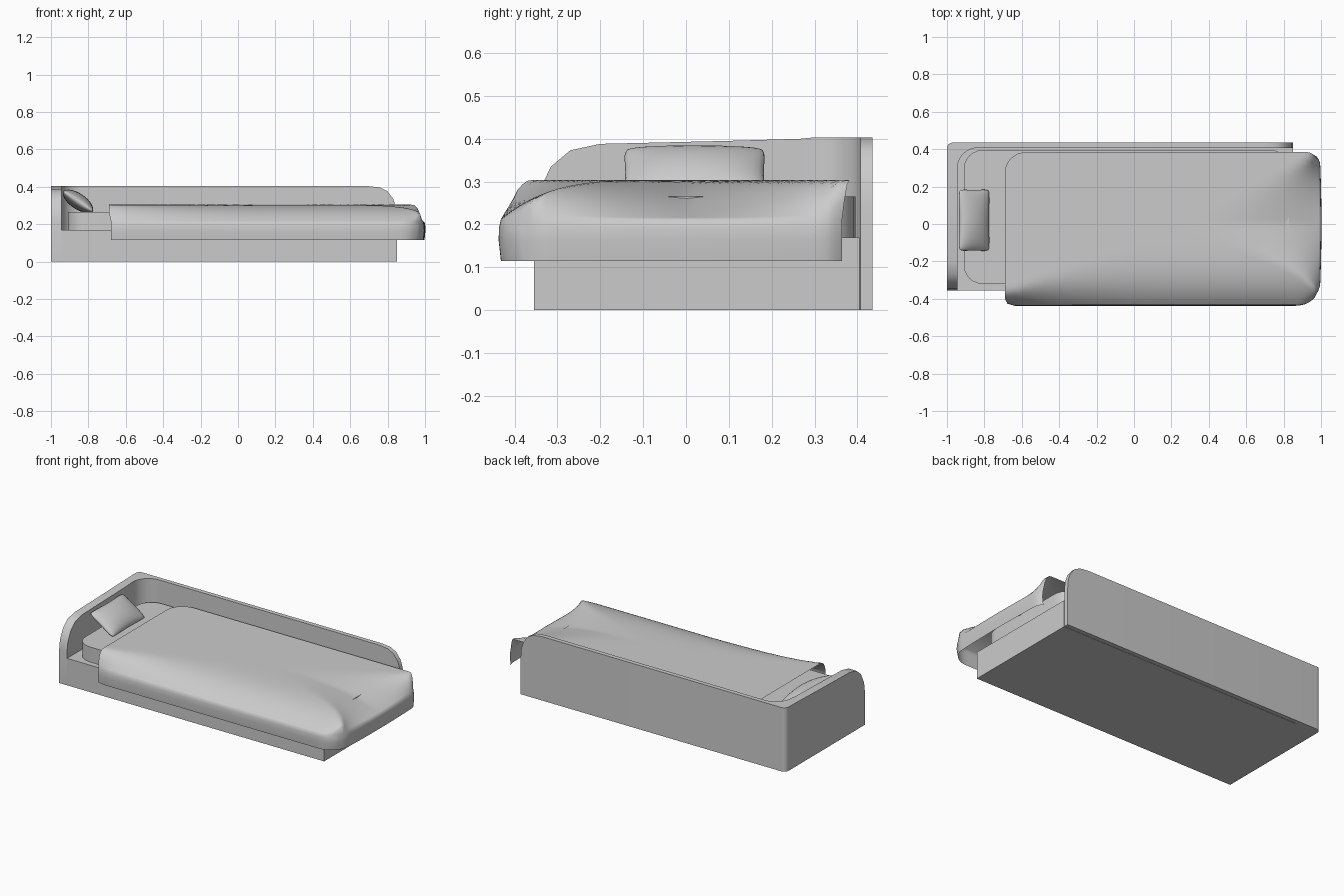
import bpy, bmesh, math
from mathutils import Vector, Matrix

if "Cube" in bpy.data.objects:
    bpy.data.objects.remove(bpy.data.objects["Cube"])


def finish(name, bm, angle=35):
    bmesh.ops.remove_doubles(bm, verts=bm.verts, dist=1e-5)
    bmesh.ops.recalc_face_normals(bm, faces=bm.faces)
    me = bpy.data.meshes.new(name)
    bm.to_mesh(me)
    bm.free()
    ob = bpy.data.objects.new(name, me)
    bpy.context.collection.objects.link(ob)
    bpy.ops.object.select_all(action='DESELECT')
    bpy.context.view_layer.objects.active = ob
    ob.select_set(True)
    bpy.ops.object.shade_smooth_by_angle(angle=math.radians(angle))
    return ob


def slab(name, outline, z0, z1):
    bm = bmesh.new()
    f = bm.faces.new([bm.verts.new((x, y, z0)) for x, y in outline])
    ext = bmesh.ops.extrude_face_region(bm, geom=[f])
    top = [v for v in ext['geom'] if isinstance(v, bmesh.types.BMVert)]
    bmesh.ops.translate(bm, verts=top, vec=(0, 0, z1 - z0))
    # keep the bottom closed
    edges = [e for e in bm.edges if e.is_boundary]
    if edges:
        bmesh.ops.holes_fill(bm, edges=edges)
    return finish(name, bm)


def arc(cx, cy, r, a0, a1, n=6):
    return [(cx + r * math.cos(math.radians(a0 + (a1 - a0) * i / n)),
             cy + r * math.sin(math.radians(a0 + (a1 - a0) * i / n)))
            for i in range(n + 1)]


def grid_faces(bm, rows):
    vs = [[bm.verts.new(p) for p in row] for row in rows]
    for a, b in zip(vs, vs[1:]):
        for i in range(len(a) - 1):
            bm.faces.new((a[i], a[i + 1], b[i + 1], b[i]))


# Platform
slab("bed_base", [(-0.945, -0.355), (0.85, -0.355), (0.85, 0.405), (-0.945, 0.405)], 0, 0.17)

# Mattress with rounded corners
r = 0.1
slab("mattress",
     arc(-0.91 + r, -0.32 + r, r, 180, 270) + arc(0.83 - r, -0.32 + r, r, 270, 360)
     + arc(0.83 - r, 0.395 - r, r, 0, 90) + arc(-0.91 + r, 0.395 - r, r, 90, 180), 0.17, 0.265)

# Headboard and back wall in one L-shaped loft: (outer xy, inner xy, top height)
stations = [((-1, y), (-0.945, y), h) for y, h in
            [(-0.355, 0.21), (-0.347, 0.27), (-0.315, 0.335), (-0.27, 0.373),
             (-0.2, 0.388), (0.1, 0.395), (0.27, 0.4)]]
stations += [(o, i, 0.403) for o, i in zip(arc(-0.97, 0.405, 0.03, 180, 90, 8),
                                          arc(-0.835, 0.297, 0.11, 180, 90, 8))]
stations += [((x, 0.435), (x, 0.407), h) for x, h in
             [(0.7, 0.403), (0.76, 0.396), (0.8, 0.375), (0.83, 0.335), (0.845, 0.29), (0.85, 0.23)]]
bm = bmesh.new()
rings = [[bm.verts.new(p) for p in ((*o, 0), (*i, 0), (*i, h), (*o, h))] for o, i, h in stations]
for a, b in zip(rings, rings[1:]):
    for k in range(4):
        n = (k + 1) % 4
        bm.faces.new((a[k], a[n], b[n], b[k]))
bm.faces.new(rings[0])
bm.faces.new(rings[-1])
finish("headboard_and_back_wall", bm)

# Blanket: a top sheet that sags to the front and foot, plus a hanging skirt
X0, X1, Y0, Y1 = -0.69, 0.985, -0.432, 0.385


def blanket_point(x, y):
    k = min(1, max(0, (x - X0) / 0.79))
    front = max(0, 1 - (y - Y0) / (0.07 + 0.36 * k)) ** (1.7 + 2.3 * k)
    width = max(0.05, 0.85 * (1 - abs(y) / 0.39))
    foot = max(0, 1 - (X1 - x) / width) ** 3.6
    z = 0.304 - 0.092 * max(front, foot)
    # round the plan corners
    for cx, cy, sx, sy, rad in ((X1, Y0, 1, -1, 0.12), (X1, Y1, 1, 1, 0.07),
                                (X0, Y1, -1, 1, 0.11), (X0, Y0, -1, -1, 0.04)):
        ox, oy = cx - sx * rad, cy - sy * rad
        a, b = (x - ox) * sx / rad, (y - oy) * sy / rad
        if a > 0 and b > 0:
            x = ox + sx * rad * a * math.sqrt(1 - b * b / 2)
            y = oy + sy * rad * b * math.sqrt(1 - a * a / 2)
            break
    bulge = 0.012 * max(0, (x - 0.7) / 0.285) * (1 - (y / 0.43) ** 2)
    return Vector((x + bulge, y, z))


N = 44
ys = [Y0 + (Y1 - Y0) * (j / N) ** 1.4 for j in range(N + 1)]
xs = [X1 - (X1 - X0) * (i / N) ** 1.4 for i in range(N + 1)]
bm = bmesh.new()
grid_faces(bm, [[blanket_point(x, y) for y in ys] for x in xs])
edge = [blanket_point(x, Y0) for x in reversed(xs)] + [blanket_point(X1, y) for y in ys[1:]]
skirt = []
for t in (0, 0.2, 0.5, 1):
    row = []
    for p in edge:
        out = 0.006 * math.sin(math.pi * min(1, t * 1.3))
        row.append((p.x + (out if p.x > 0.9 else 0), p.y - (out if p.y < -0.38 else 0),
                    p.z + (0.115 - p.z) * t))
    skirt.append(row)
grid_faces(bm, skirt)
finish("blanket", bm, 60)

# Pillow: two puffed sheets with pinched sides, leaning on the headboard
bm = bmesh.new()
M = 16
place = Matrix.Translation((-0.855, 0.02, 0.322)) @ Matrix.Rotation(math.radians(34), 4, 'Y')
for side in (1, -1):
    rows = []
    for i in range(M + 1):
        row = []
        for j in range(M + 1):
            u = math.sin(math.pi * (i / M - 0.5))
            v = math.sin(math.pi * (j / M - 0.5))
            puff = ((1 - u * u) * (1 - v * v)) ** 0.5
            pu, pv = 1 - 0.1 * (1 - v * v), 1 - 0.06 * (1 - u * u)
            corner = 1 - 0.09 * (u * v) ** 4
            row.append(place @ Vector((0.103 * u * pu * corner, 0.172 * v * pv * corner,
                                       side * 0.042 * puff)))
        rows.append(row)
    grid_faces(bm, rows)
finish("pillow", bm, 70)
